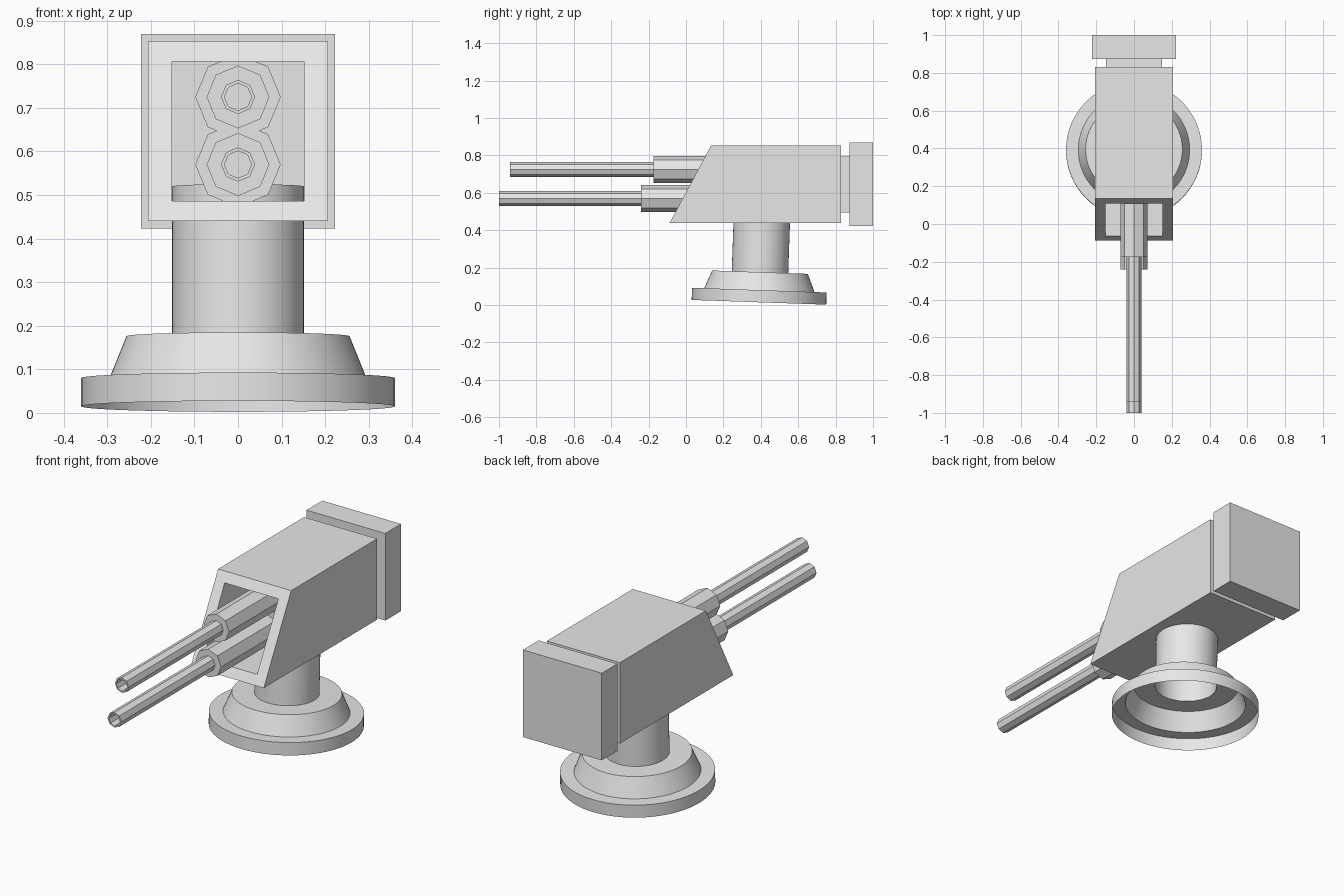
import bpy, bmesh, math
from mathutils import Matrix, Vector

cube = bpy.data.objects.get("Cube")
if cube:
    bpy.data.objects.remove(cube, do_unlink=True)

# Single light grey material
grey = bpy.data.materials.new("light_grey")
grey.use_nodes = True
grey.diffuse_color = (0.8, 0.8, 0.8, 1)
grey.node_tree.nodes["Principled BSDF"].inputs["Base Color"].default_value = (0.8, 0.8, 0.8, 1)


def finish(bm, name, smooth=False, closed=True):
    if closed:
        bmesh.ops.recalc_face_normals(bm, faces=bm.faces)
    mesh = bpy.data.meshes.new(name)
    bm.to_mesh(mesh)
    bm.free()
    mesh.materials.append(grey)
    obj = bpy.data.objects.new(name, mesh)
    bpy.context.collection.objects.link(obj)
    if smooth:
        bpy.ops.object.select_all(action='DESELECT')
        obj.select_set(True)
        bpy.context.view_layer.objects.active = obj
        bpy.ops.object.shade_smooth_by_angle(angle=math.radians(30))
    return obj


def skin(loops, name, cap_start=True, cap_end=True, smooth=False):
    """Join successive loops of points with quads and cap the ends."""
    bm = bmesh.new()
    rings = [[bm.verts.new(p) for p in loop] for loop in loops]
    n = len(rings[0])
    for a, b in zip(rings, rings[1:]):
        for i in range(n):
            j = (i + 1) % n
            bm.faces.new((a[i], a[j], b[j], b[i]))
    if cap_start:
        bm.faces.new(rings[0][::-1])
    if cap_end:
        bm.faces.new(rings[-1])
    return finish(bm, name, smooth, closed=cap_start)


def lathe(profile, sides, name, matrix, **options):
    """Turn (radius, height) points about local z."""
    loops = []
    for r, h in profile:
        loops.append([matrix @ Vector((r * math.cos(2 * math.pi * i / sides),
                                       r * math.sin(2 * math.pi * i / sides), h))
                      for i in range(sides)])
    return skin(loops, name, **options)


def rect(half_x, z0, z1, y0, y1):
    """Rectangle whose lower edge is at y0 and upper edge at y1."""
    return [(-half_x, y0, z0), (half_x, y0, z0), (half_x, y1, z1), (-half_x, y1, z1)]


def box(name, half_x, y0, y1, z0, z1):
    return skin([rect(half_x, z0, z1, y0, y0), rect(half_x, z0, z1, y1, y1)], name)


# Flanged pedestal: thin shell open underneath, leaning back slightly
lean = Matrix.Translation((0, 0.39, 0.015)) @ Matrix.Rotation(math.radians(-2), 4, 'X')
lathe([(0.36, 0), (0.36, 0.065), (0.295, 0.065), (0.256, 0.161),
       (0.151, 0.161), (0.151, 0.505)],
      64, "pedestal", lean, cap_start=False, smooth=True)


# Gun housing: slanted front with a deep rectangular opening
def slant(z):
    return -0.087 + (z - 0.44) * 0.535


BOTTOM, TOP, IN_BOTTOM, IN_TOP = 0.44, 0.854, 0.486, 0.807
skin([rect(0.207, BOTTOM, TOP, 0.83, 0.83),
      rect(0.207, BOTTOM, TOP, slant(BOTTOM), slant(TOP)),
      rect(0.152, IN_BOTTOM, IN_TOP, slant(IN_BOTTOM), slant(IN_TOP)),
      rect(0.152, IN_BOTTOM, IN_TOP, 0.78, 0.78)], "gun_housing")

# Rear counterweight on a narrower neck
box("rear_neck", 0.147, 0.825, 0.88, 0.495, 0.795)
box("rear_counterweight", 0.223, 0.873, 1.0, 0.423, 0.869)

# Two octagonal guns: (name, height, muzzle y, sleeve front y)
for name, z, muzzle, sleeve in (("upper", 0.725, -0.94, -0.175),
                                ("lower", 0.57, -1.0, -0.24)):
    along_y = Matrix.Translation((0, 0, z)) @ Matrix.Rotation(math.radians(-90), 4, 'X')
    # Bored barrel
    lathe([(0.031, muzzle + 0.1), (0.031, muzzle), (0.039, muzzle), (0.039, sleeve + 0.02)],
          8, name + "_barrel", along_y)
    # Sleeve and wider breech
    lathe([(0.072, sleeve), (0.072, 0.23), (0.098, 0.23), (0.098, 0.7)],
          8, name + "_sleeve", along_y)
